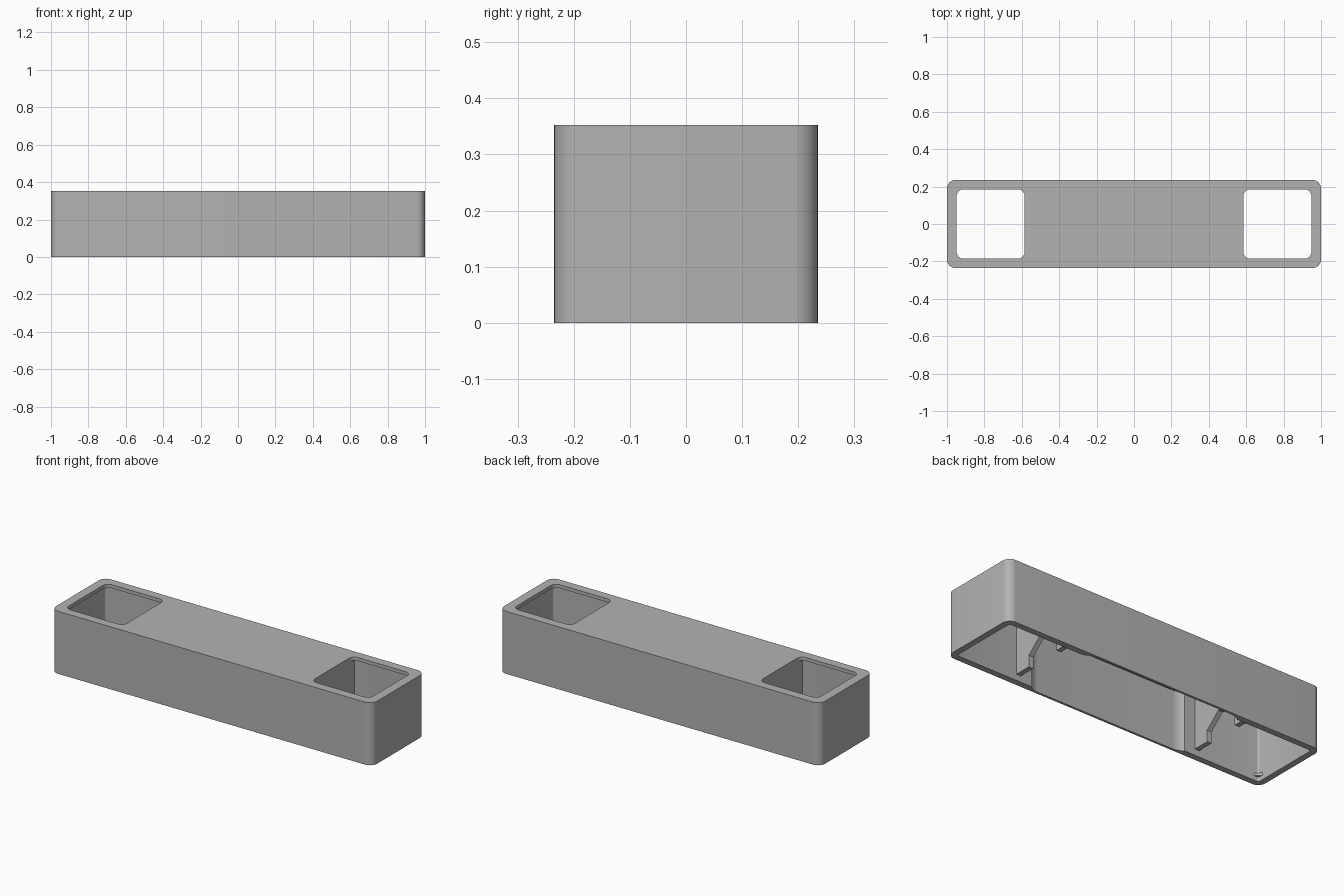
import bpy, bmesh, math
from mathutils import Vector

if "Cube" in bpy.data.objects:
    bpy.data.objects.remove(bpy.data.objects["Cube"], do_unlink=True)

grey = bpy.data.materials.new("plain grey")
grey.use_nodes = True
grey.diffuse_color = (0.45, 0.45, 0.45, 1)
grey.node_tree.nodes["Principled BSDF"].inputs["Base Color"].default_value = (0.45, 0.45, 0.45, 1)

HEIGHT, ROOF, WALL_Y, WALL_X = 0.352, 0.02, 0.2, 0.965


def rounded(x0, x1, y0, y1, r, n=10):
    """Outline of a rounded rectangle, counter-clockwise."""
    centres = [(x1 - r, y1 - r), (x0 + r, y1 - r), (x0 + r, y0 + r), (x1 - r, y0 + r)]
    return [(cx + r * math.cos((q + i / n) * math.pi / 2),
             cy + r * math.sin((q + i / n) * math.pi / 2))
            for q, (cx, cy) in enumerate(centres) for i in range(n + 1)]


def extrude(name, points, offset):
    """Solid made by sweeping a flat 3D outline along offset."""
    bm = bmesh.new()
    face = bm.faces.new([bm.verts.new(p) for p in points])
    swept = bmesh.ops.extrude_face_region(bm, geom=[face])["geom"]
    bmesh.ops.translate(bm, vec=Vector(offset),
                        verts=[v for v in swept if isinstance(v, bmesh.types.BMVert)])
    bmesh.ops.recalc_face_normals(bm, faces=bm.faces)
    mesh = bpy.data.meshes.new(name)
    bm.to_mesh(mesh)
    bm.free()
    mesh.materials.append(grey)
    obj = bpy.data.objects.new(name, mesh)
    bpy.context.collection.objects.link(obj)
    return obj


def prism(name, outline, z0, z1):
    return extrude(name, [(x, y, z0) for x, y in outline], (0, 0, z1 - z0))


def select_only(obj):
    bpy.ops.object.select_all(action="DESELECT")
    obj.select_set(True)
    bpy.context.view_layer.objects.active = obj


# Outer housing
housing = prism("housing", rounded(-1, 1, -0.235, 0.235, 0.045), 0, HEIGHT)

# Cavity, thinner middle walls and the two roof windows
ceiling = HEIGHT - ROOF
cutters = [
    prism("cavity_cutter", rounded(-WALL_X, WALL_X, -WALL_Y, WALL_Y, 0.012, 4), -0.1, ceiling),
    prism("middle_cutter", rounded(-0.53, 0.53, -0.222, 0.222, 0.1, 16), -0.1, ceiling),
    prism("left_window_cutter", rounded(0.585, 0.948, -0.185, 0.185, 0.035), 0.2, 0.5),
    prism("right_window_cutter", rounded(-0.948, -0.585, -0.185, 0.185, 0.035), 0.2, 0.5),
]
select_only(housing)
for cutter in cutters:
    cutter.hide_render = True
    mod = housing.modifiers.new("cut", "BOOLEAN")
    mod.operation, mod.solver, mod.object = "DIFFERENCE", "EXACT", cutter
    bpy.ops.object.modifier_apply(modifier=mod.name)
for cutter in cutters:
    bpy.data.objects.remove(cutter, do_unlink=True)
select_only(housing)
bpy.ops.object.shade_smooth_by_angle(angle=math.radians(30))

# Partitions beside the windows, each with a gabled opening below
half = [(0.203, 0.34), (0.203, 0.035), (0.105, 0.035), (0.105, 0.1), (0.02, 0.175)]
profile = half + [(-y, z) for y, z in reversed(half)]
for side, x0 in (("left", 0.557), ("right", -0.585)):
    extrude(side + "_partition", [(x0, y, z) for y, z in profile], (0.028, 0, 0))

# Small clips in the cavity corners
for sx, side in ((1, "left"), (-1, "right")):
    for sy, end in ((1, "back"), (-1, "front")):
        cx, cy = sx * (WALL_X + 0.003), sy * (WALL_Y + 0.003)
        prism(f"{end}_{side}_clip",
              [(cx, cy), (cx - sx * 0.035, cy), (cx, cy - sy * 0.035)], 0.025, 0.04)

# Small catches on the back wall
for i, x in enumerate((-0.03, -0.2)):
    prism(f"back_catch_{i + 1}",
          [(x - 0.025, 0.225), (x - 0.025, 0.195), (x + 0.025, 0.195), (x + 0.025, 0.225)], 0.02, 0.04)
